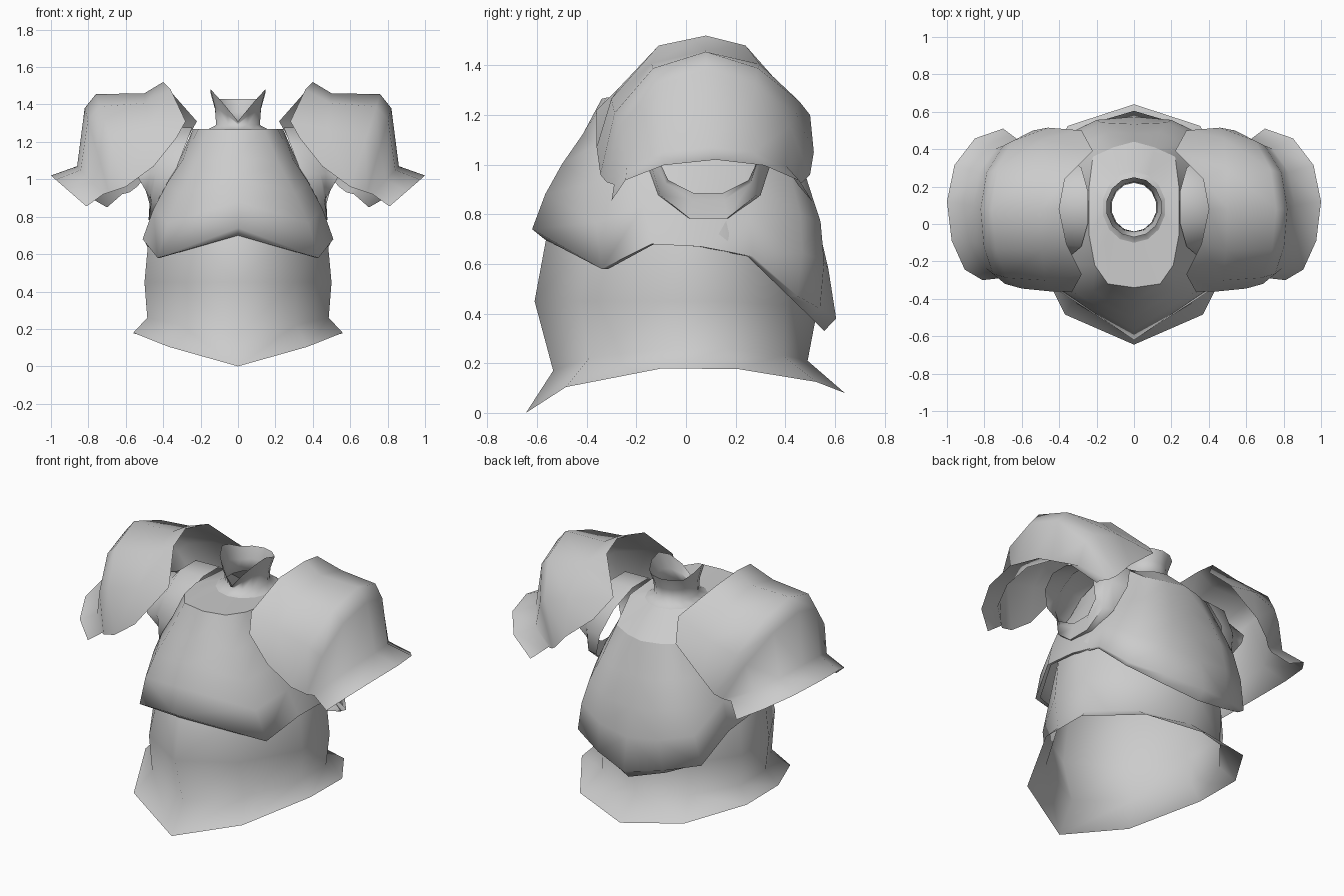
import bpy
import bmesh
from math import sin, cos, pi, radians
from mathutils import Vector

old = bpy.data.objects.get("Cube")
if old:
    bpy.data.objects.remove(old, do_unlink=True)

COLOUR = (0.6, 0.6, 0.6, 1)
steel = bpy.data.materials.new("plain grey")
steel.use_nodes = True
steel.diffuse_color = COLOUR
steel.node_tree.nodes["Principled BSDF"].inputs["Base Color"].default_value = COLOUR


def sheet(name, rows, angle=80):
    """Skin a grid of points on the +x side and mirror it across x = 0."""
    bm = bmesh.new()
    grid = [[bm.verts.new(p) for p in row] for row in rows]
    for low, high in zip(grid, grid[1:]):
        for i in range(len(low) - 1):
            bm.faces.new((low[i], low[i + 1], high[i + 1], high[i]))
    bmesh.ops.remove_doubles(bm, verts=bm.verts, dist=0.0005)
    mesh = bpy.data.meshes.new(name)
    bm.to_mesh(mesh)
    bm.free()
    mesh.materials.append(steel)
    mesh.shade_smooth()
    mesh.set_sharp_from_angle(angle=radians(angle))
    obj = bpy.data.objects.new(name, mesh)
    bpy.context.collection.objects.link(obj)
    mirror = obj.modifiers.new("mirror", "MIRROR")
    mirror.use_clip = True


def blend(row_a, row_b, flat, rise):
    """Mix two rows, with separate amounts for plan and height."""
    amount = Vector((flat, flat, rise))
    return [a + (b - a) * amount for a, b in zip(row_a, row_b)]


def points(*coords):
    return [Vector(c) for c in coords]


# Belly: faceted skirt with a flared hem that dips at front and back
PLAN = [(0, -1), (.66, -.75), (1, -.15), (1, .33), (.63, .82), (0, 1)]


def belly_ring(width, front, back, z_front, z_side, z_back, corner):
    ring = []
    for px, py in PLAN:
        k = corner if 0 < px < .9 else 1
        depth, z_end = (front, z_front) if py < 0 else (back, z_back)
        z = z_side + (z_end - z_side) * abs(py) ** 3
        ring.append(Vector((px * width * k, py * depth * k, z)))
    return ring


sheet("belly", [
    belly_ring(.56, .645, .64, 0, .18, .08, 1),
    belly_ring(.485, .535, .49, .17, .26, .21, .97),
    belly_ring(.5, .61, .53, .45, .45, .42, .93),
    belly_ring(.475, .56, .51, .72, .72, .72, .88),
    belly_ring(.42, .48, .46, .86, .86, .86, .88)])

# Chest shell: lower edge notched in front and pointed behind, with a
# turned-in lip, blended up to a boxy neckline
edge = points((0, -.62, .74), (.43, -.34, .58), (.51, -.14, .68), (.5, .06, .67),
              (.48, .27, .63), (.42, .45, .47), (.22, .54, .42), (0, .605, .38))
neckline = points((0, -.34, 1.265), (.14, -.32, 1.27), (.21, -.22, 1.27), (.24, -.06, 1.27),
                  (.24, .2, 1.25), (.22, .36, 1.13), (.11, .41, 1.12), (0, .44, 1.12))
lip = [p * Vector((.97, .92, 1)) for p in edge]
lip[0].z -= .04
lip[-2].z -= .03
lip[-1].z -= .05


def chest_ring(flat, rise, swell):
    """Blend edge to neckline, filling out the four diagonal corners."""
    ring = blend(edge, neckline, flat, rise)
    for i in (1, 2, 5, 6):
        ring[i].y *= swell
    return ring


sheet("chest_shell", [
    lip, edge, chest_ring(.19, .27, 1.08), chest_ring(.43, .5, 1.12),
    chest_ring(.73, .73, 1.1), neckline])


# Yoke and collar: flat shoulders rising into a notched neck
def neck_ring(width, depth, heights):
    turn = pi / (len(heights) - 1)
    return [Vector((width * sin(turn * i), .09 - depth * cos(turn * i), z))
            for i, z in enumerate(heights)]


neck_base = neck_ring(.17, .19, [1.265] * 8)
throat = neck_ring(.12, .13, [1.29] * 8)
collar_top = neck_ring(.15, .16, (1.31, 1.39, 1.45, 1.48, 1.46, 1.43, 1.43, 1.43))
sheet("yoke", [neckline, neck_base])
sheet("collar", [neck_base, throat, blend(throat, collar_top, .2, .5), collar_top])


# Sleeves: broad shoulder cups stepping in to tubes tilted outward
def arm_ring(x, z, half_depth, lean, half_height, sides=10):
    turns = [2 * pi * i / sides for i in range(sides + 1)]
    return [Vector((x + lean * sin(a), .09 + half_depth * cos(a), z + half_height * sin(a)))
            for a in turns]


sheet("sleeves", [
    arm_ring(.34, 1.03, .26, -.1, .26),
    arm_ring(.44, 1.03, .24, -.04, .26),
    arm_ring(.47, 1.03, .21, 0, .18),
    arm_ring(.54, 1.02, .2, .08, .14)])


# Shoulder guards: arches from front tip over a crown to back tip
def arch(front, crown, back, steps=3):
    front, crown, back = points(front, crown, back)

    def at(tip, a):
        s, c = sin(a), 1 - cos(a)
        return tip + (crown - tip) * Vector((s, c, s))

    quarter = [pi / 2 * i / steps for i in range(steps + 1)]
    return [at(front, a) for a in quarter] + [at(back, a) for a in quarter[-2::-1]]


inner_rim = points((.33, -.36, 1.22), (.28, -.27, 1.31), (.36, -.11, 1.48), (.4, .08, 1.52),
                   (.37, .24, 1.48), (.22, .39, 1.31), (.28, .5, 1.2))
sheet("shoulder_guards", [
    arch((.81, -.3, .855), (1, .12, 1.02), (.7, .51, .85)),
    arch((.72, -.29, .92), (.86, .1, 1.07), (.62, .45, .92)),
    arch((.69, -.32, .93), (.82, .08, 1.38), (.58, .47, .93)),
    arch((.6, -.345, .96), (.76, .08, 1.455), (.54, .5, .96)),
    arch((.45, -.36, 1.07), (.5, .08, 1.46), (.46, .515, 1.05)),
    inner_rim])
